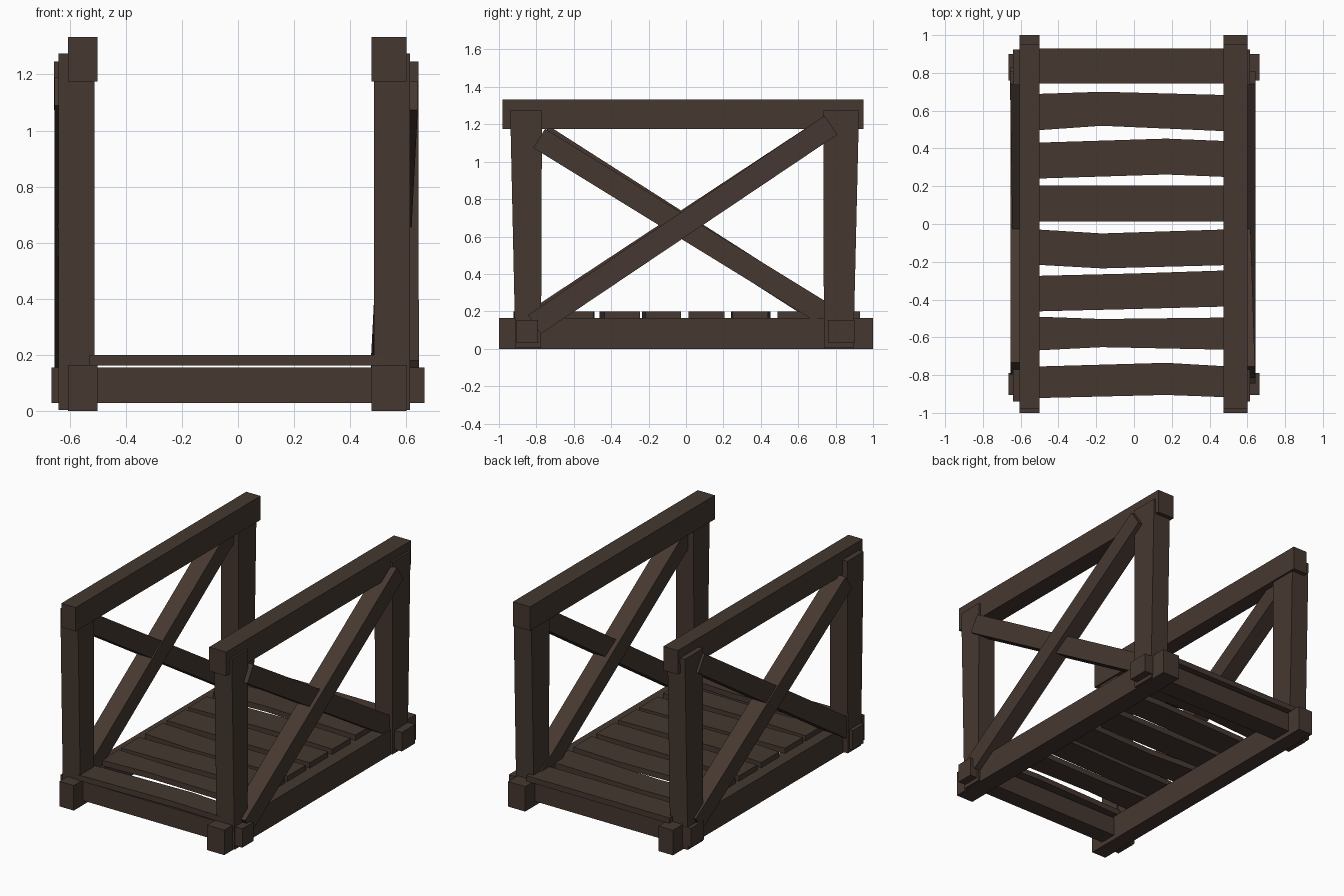
import bpy, bmesh
from mathutils import Vector

if "Cube" in bpy.data.objects:
    bpy.data.objects.remove(bpy.data.objects["Cube"])

wood = bpy.data.materials.new("dark brown wood")
wood.diffuse_color = (0.06, 0.039, 0.03, 1)
wood.use_nodes = True
wood.node_tree.nodes["Principled BSDF"].inputs["Base Color"].default_value = wood.diffuse_color


def loft(name, rings):
    """Join four-cornered rings into one closed timber."""
    bm = bmesh.new()
    vs = [[bm.verts.new(p) for p in r] for r in rings]
    for a, b in zip(vs, vs[1:]):
        for i in range(4):
            j = (i + 1) % 4
            bm.faces.new((a[i], a[j], b[j], b[i]))
    bm.faces.new(vs[0])
    bm.faces.new(vs[-1])
    bmesh.ops.recalc_face_normals(bm, faces=bm.faces[:])
    me = bpy.data.meshes.new(name)
    bm.to_mesh(me)
    bm.free()
    me.materials.append(wood)
    ob = bpy.data.objects.new(name, me)
    bpy.context.collection.objects.link(ob)
    return ob


def rect(x0, x1, y0, y1, z):
    return [(x0, y0, z), (x1, y0, z), (x1, y1, z), (x0, y1, z)]


def box(name, x0, x1, y0, y1, z0, z1):
    return loft(name, [rect(x0, x1, y0, y1, z0), rect(x0, x1, y0, y1, z1)])


def brace(name, a, b, width, depth):
    """Slanted timber from a to b; width in the side plane, depth along x."""
    a, b = Vector(a), Vector(b)
    d = (b - a).normalized()
    n = Vector((1, 0, 0)).cross(d).normalized() * width / 2
    x = Vector((depth / 2, 0, 0))
    loft(name, [[p - x - n, p + x - n, p + x + n, p - x + n] for p in (a, b)])


# Bottom beams and hand rails
for side, x0, x1 in (("left", -0.605, -0.5), ("right", 0.475, 0.60)):
    box(side + "_bottom_beam", x0, x1, -1, 1, 0, 0.165)
    box(side + "_hand_rail", x0, x1, -0.98, 0.95, 1.175, 1.333)

# Cross beams under the deck
box("front_cross_beam", -0.665, 0.665, -0.905, -0.79, 0.03, 0.155)
box("back_cross_beam", -0.665, 0.665, 0.76, 0.9, 0.03, 0.155)

# Posts, slightly wider at the top
for side, x0, x1 in (("left", -0.64, -0.512), ("right", 0.484, 0.613)):
    loft(side + "_front_post", [rect(x0, x1, -0.912, -0.775, 0.005),
                                rect(x0, x1, -0.94, -0.77, 1.275)])
    loft(side + "_back_post", [rect(x0, x1, 0.737, 0.895, 0.005),
                               rect(x0, x1, 0.735, 0.925, 1.275)])

# Crossed braces on each side
brace("right_rising_brace", (0.588, -0.81, 0.13), (0.586, 0.775, 1.195), 0.122, 0.113)
brace("right_falling_brace", (0.583, -0.785, 1.125), (0.532, 0.8, 0.15), 0.12, 0.115)
brace("left_rising_brace", (-0.575, -0.81, 0.15), (-0.60, 0.775, 1.195), 0.122, 0.113)
brace("left_falling_brace", (-0.597, -0.765, 1.14), (-0.597, 0.8, 0.14), 0.12, 0.115)

# Deck planks: kink x, then (front y, back y) at left, kink and right
planks = [
    (0.0, (0.745, 0.93), (0.745, 0.93), (0.745, 0.93)),
    (-0.17, (0.495, 0.688), (0.52, 0.70), (0.49, 0.682)),
    (0.17, (0.24, 0.43), (0.262, 0.452), (0.248, 0.438)),
    (0.0, (0.013, 0.205), (0.013, 0.205), (0.013, 0.205)),
    (-0.17, (-0.215, -0.028), (-0.235, -0.05), (-0.217, -0.028)),
    (0.0, (-0.463, -0.275), (-0.45, -0.262), (-0.436, -0.245)),
    (-0.17, (-0.67, -0.49), (-0.652, -0.503), (-0.666, -0.495)),
    (0.17, (-0.922, -0.755), (-0.905, -0.735), (-0.918, -0.755)),
]
for i, (kx, left, mid, right) in enumerate(planks):
    loft("deck_plank_%d" % (i + 1),
         [[(x, y0, 0.163), (x, y1, 0.163), (x, y1, 0.2), (x, y0, 0.2)]
          for x, (y0, y1) in ((-0.53, left), (kx, mid), (0.515, right))])
